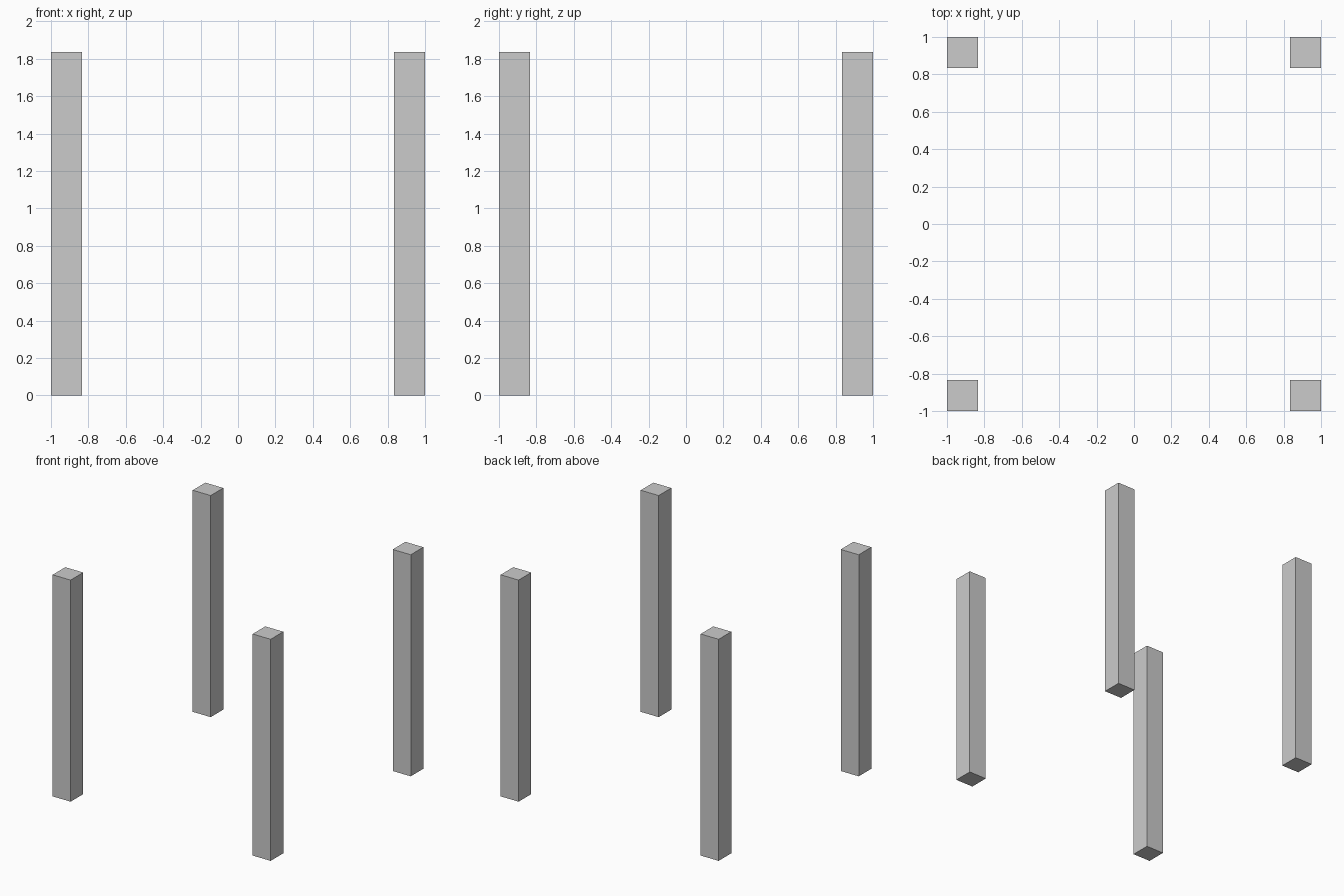
import bpy

if "Cube" in bpy.data.objects:
    bpy.data.objects.remove(bpy.data.objects["Cube"])

WIDTH = 0.165   # square post side
HEIGHT = 1.837  # post height
OFFSET = 1.0 - WIDTH / 2


def add_post(name, x, y):
    bpy.ops.mesh.primitive_cube_add(size=1, location=(x, y, HEIGHT / 2))
    post = bpy.context.object
    post.name = name
    post.scale = (WIDTH, WIDTH, HEIGHT)
    bpy.ops.object.transform_apply(location=False, rotation=False, scale=True)


# Four identical corner posts
for side_y, label_y in ((-1, "front"), (1, "back")):
    for side_x, label_x in ((-1, "left"), (1, "right")):
        add_post(f"{label_y}_{label_x}_post", side_x * OFFSET, side_y * OFFSET)
